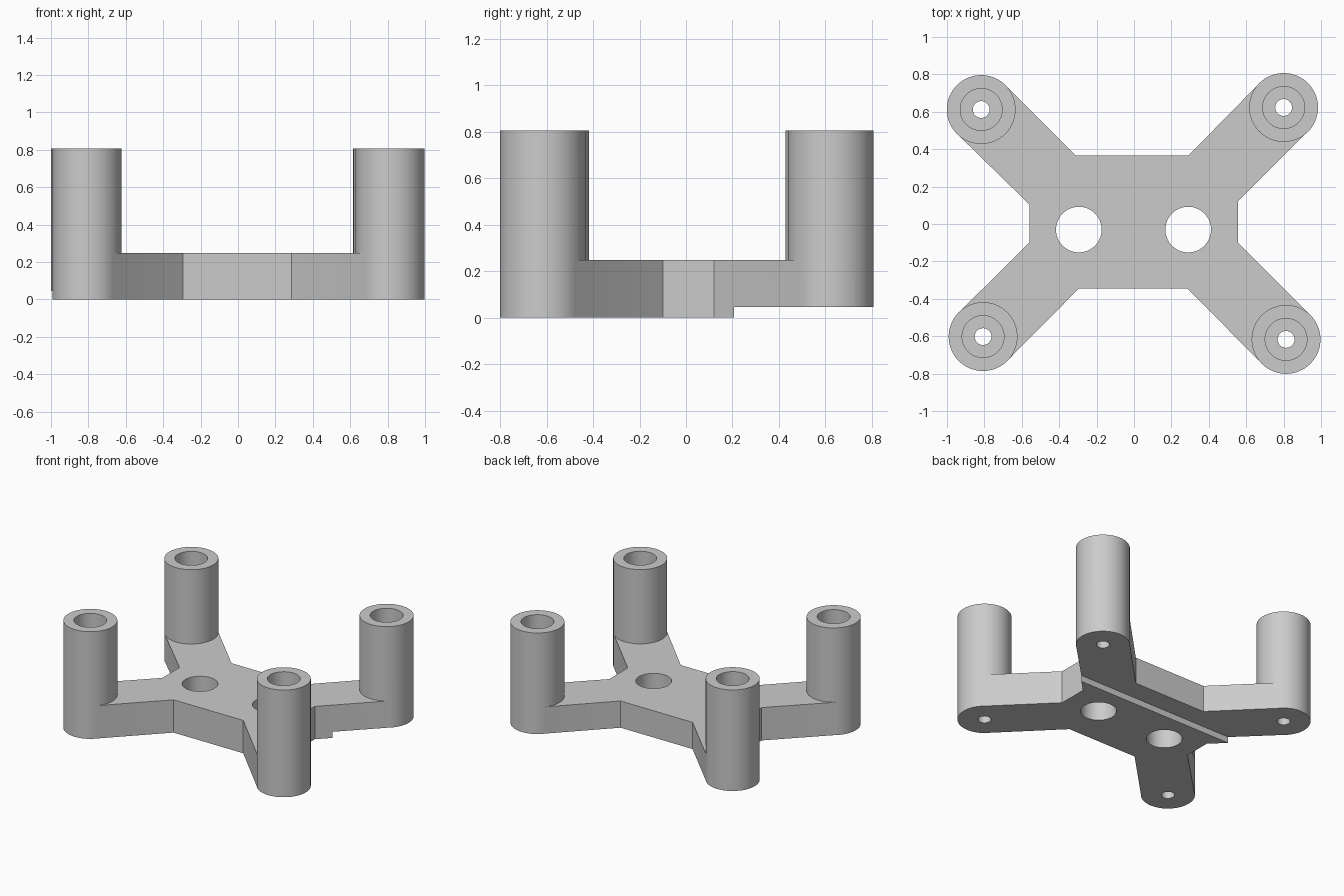
import bpy, bmesh
from mathutils import Vector

if "Cube" in bpy.data.objects:
    bpy.data.objects.remove(bpy.data.objects["Cube"])

PLATE_TOP, POST_TOP, STEP = 0.247, 0.806, 0.046
POST_R, BORE_R, SCREW_R = 0.184, 0.112, 0.045
POSTS = [(0.80, 0.623), (-0.817, 0.612), (-0.807, -0.602), (0.813, -0.617)]
BODY = [(0.555, 0.12), (0.29, 0.365), (-0.31, 0.365), (-0.56, 0.105),
        (-0.56, -0.10), (-0.295, -0.345), (0.285, -0.345), (0.555, -0.10)]

grey = bpy.data.materials.new("light grey")
grey.diffuse_color = (0.6, 0.6, 0.6, 1)
grey.use_nodes = True
grey.node_tree.nodes["Principled BSDF"].inputs["Base Color"].default_value = grey.diffuse_color


def prism(name, points, z0, z1):
    """Extrude a flat outline from z0 to z1."""
    bm = bmesh.new()
    face = bm.faces.new([bm.verts.new((x, y, z0)) for x, y in points])
    top = bmesh.ops.extrude_face_region(bm, geom=[face])["geom"]
    bmesh.ops.translate(bm, vec=(0, 0, z1 - z0),
                        verts=[v for v in top if isinstance(v, bmesh.types.BMVert)])
    bmesh.ops.recalc_face_normals(bm, faces=bm.faces)
    mesh = bpy.data.meshes.new(name)
    bm.to_mesh(mesh)
    bm.free()
    mesh.materials.append(grey)
    obj = bpy.data.objects.new(name, mesh)
    bpy.context.collection.objects.link(obj)
    return obj


def cylinder(name, x, y, r, z0, z1, sides=64):
    bpy.ops.mesh.primitive_cylinder_add(vertices=sides, radius=r, depth=z1 - z0,
                                        location=(x, y, (z0 + z1) / 2))
    obj = bpy.context.object
    obj.name = name
    obj.data.materials.append(grey)
    return obj


def combine(base, tool, operation):
    """Apply a boolean and remove the tool."""
    mod = base.modifiers.new(operation, 'BOOLEAN')
    mod.operation, mod.solver, mod.object = operation, 'EXACT', tool
    bpy.context.view_layer.objects.active = base
    bpy.ops.object.modifier_apply(modifier=mod.name)
    bpy.data.objects.remove(tool)


# Plate outline: each arm runs between two body corners, out to its post
outline = []
for i, (px, py) in enumerate(POSTS):
    a, b = BODY[2 * i], BODY[2 * i + 1]
    side = (Vector(b) - Vector(a)).normalized() * POST_R * 0.995
    p = Vector((px, py))
    outline += [a, tuple(p - side), tuple(p + side), b]
bracket = prism("bracket", outline, 0, PLATE_TOP)

# Corner posts
for x, y in POSTS:
    combine(bracket, cylinder("post", x, y, POST_R, 0, POST_TOP), 'UNION')

# Wide bores from above and screw holes right through
for x, y in POSTS:
    combine(bracket, cylinder("bore", x, y, BORE_R, PLATE_TOP, 1), 'DIFFERENCE')
    combine(bracket, cylinder("screw_hole", x, y, SCREW_R, -0.2, 0.5, 32), 'DIFFERENCE')

# Two large holes in the plate
for x in (-0.295, 0.29):
    combine(bracket, cylinder("plate_hole", x, -0.03, 0.122, -0.2, 0.5), 'DIFFERENCE')

# Raised underside at the back
step = prism("step", [(-2, 0.207), (2, 0.207), (2, 2), (-2, 2)], -0.5, STEP)
combine(bracket, step, 'DIFFERENCE')

# Smooth round walls, sharp corners
bpy.ops.object.select_all(action='DESELECT')
bracket.select_set(True)
bpy.context.view_layer.objects.active = bracket
bpy.ops.object.shade_smooth_by_angle(angle=0.5)
